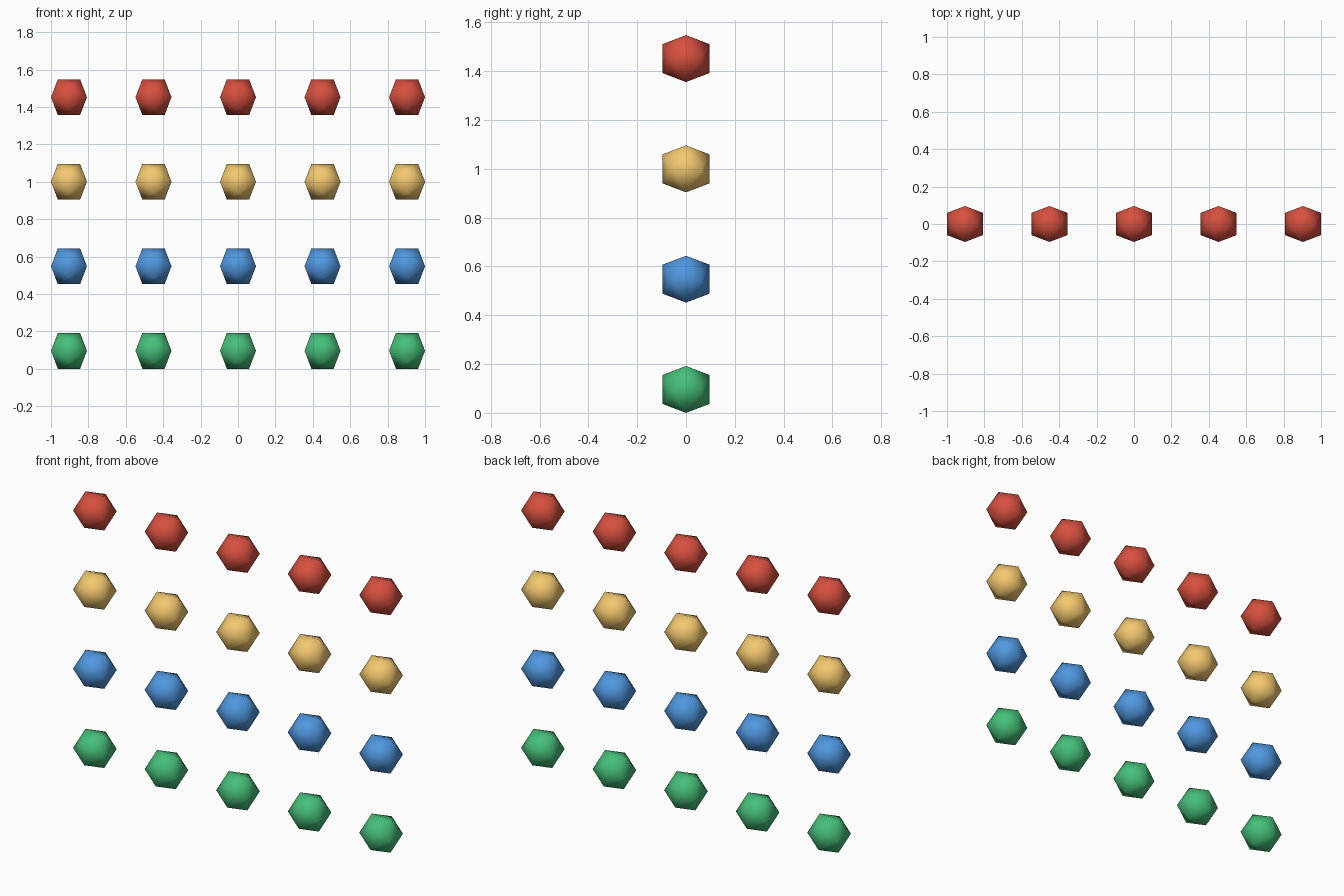
import bpy, bmesh

if "Cube" in bpy.data.objects:
    bpy.data.objects.remove(bpy.data.objects["Cube"])

SPACING = 0.4519   # distance between ball centres
HALF = 0.0961      # half extent of each ball along every axis
PHI = (1 + 5 ** 0.5) / 2


def ball_mesh(name, color):
    """Smooth-shaded icosahedron with edges aligned to the axes."""
    bm = bmesh.new()
    a, b = HALF, HALF / PHI
    for s in (-1, 1):
        for t in (-1, 1):
            for co in ((s * a, t * b, 0), (s * b, 0, t * a), (0, s * a, t * b)):
                bm.verts.new(co)
    bmesh.ops.convex_hull(bm, input=bm.verts)
    bmesh.ops.recalc_face_normals(bm, faces=bm.faces)
    for f in bm.faces:
        f.smooth = True
    me = bpy.data.meshes.new(name)
    bm.to_mesh(me)
    bm.free()
    mat = bpy.data.materials.new(name)
    mat.diffuse_color = (*color, 1)
    mat.use_nodes = True
    mat.node_tree.nodes["Principled BSDF"].inputs["Base Color"].default_value = mat.diffuse_color
    me.materials.append(mat)
    return me


# Rows from bottom to top, five balls each
rows = [
    ("green_ball", (0.06, 0.52, 0.19)),
    ("blue_ball", (0.08, 0.31, 0.74)),
    ("yellow_ball", (0.90, 0.58, 0.16)),
    ("red_ball", (0.68, 0.08, 0.05)),
]
for r, (name, color) in enumerate(rows):
    mesh = ball_mesh(name, color)
    for c in range(-2, 3):
        ob = bpy.data.objects.new(f"{name}_{c + 3}", mesh)
        ob.location = (c * SPACING, 0, HALF + r * SPACING)
        bpy.context.collection.objects.link(ob)
